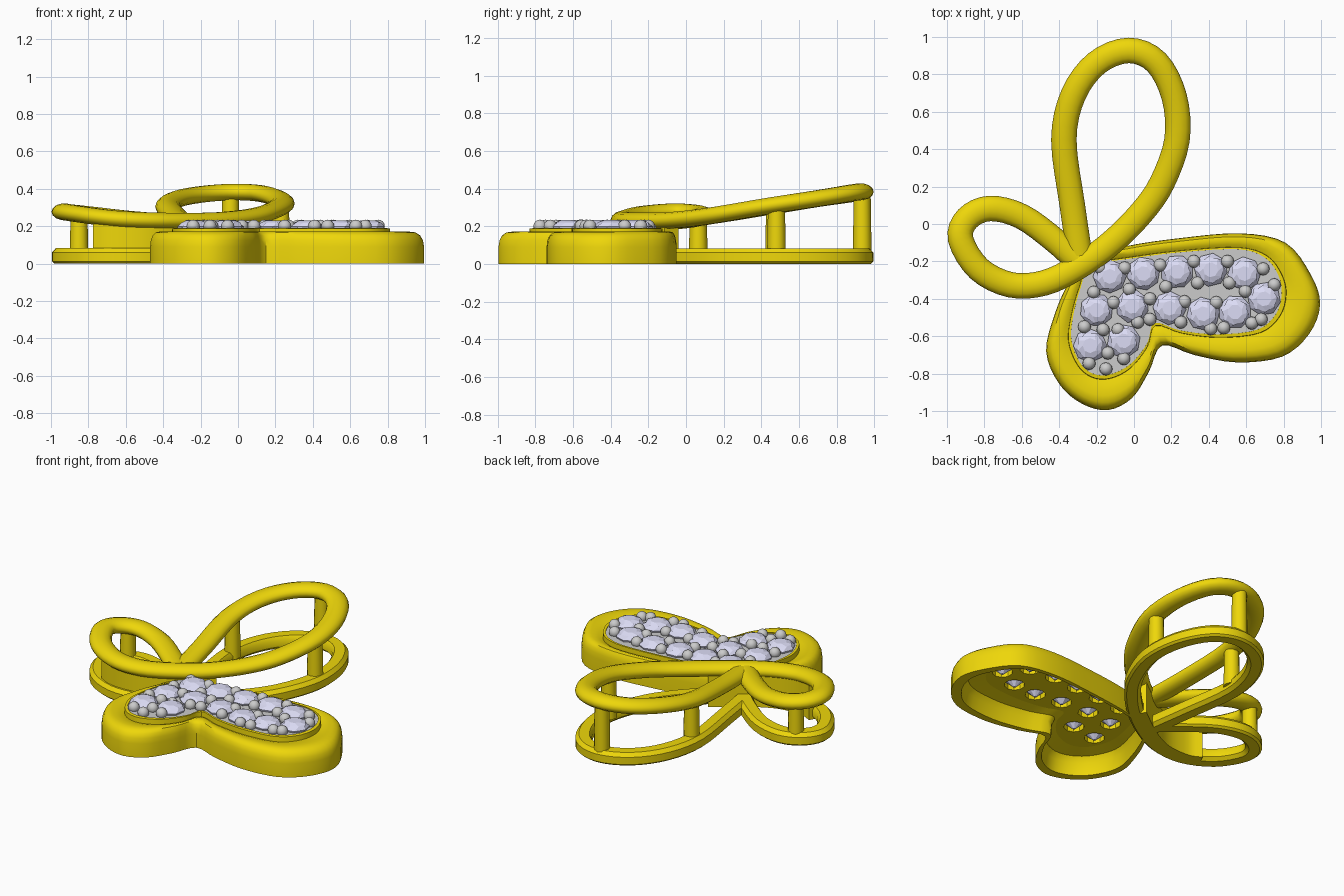
import bpy, bmesh
from math import sin, cos, pi, radians
from mathutils import Vector

if "Cube" in bpy.data.objects:
    bpy.data.objects.remove(bpy.data.objects["Cube"])


def material(name, col):
    m = bpy.data.materials.new(name)
    m.diffuse_color = col
    m.use_nodes = True
    m.node_tree.nodes["Principled BSDF"].inputs["Base Color"].default_value = m.diffuse_color
    return m


gold = material("gold", (0.86, 0.68, 0.003, 1))
stone = material("stone", (0.72, 0.72, 0.92, 1))


def finish(bm, name, mat=None, smooth=True):
    bmesh.ops.recalc_face_normals(bm, faces=bm.faces[:])
    me = bpy.data.meshes.new(name)
    bm.to_mesh(me)
    bm.free()
    ob = bpy.data.objects.new(name, me)
    bpy.context.collection.objects.link(ob)
    if mat:
        me.materials.append(mat)
    if smooth:
        bpy.ops.object.select_all(action='DESELECT')
        ob.select_set(True)
        bpy.context.view_layer.objects.active = ob
        bpy.ops.object.shade_smooth_by_angle(angle=radians(40))
    return ob


def spline(pts, closed, n):
    """Catmull-Rom curve through the points."""
    P = [Vector(p) for p in pts]
    N = len(P)
    get = (lambda i: P[i % N]) if closed else (lambda i: P[max(0, min(N - 1, i))])
    out = []
    for i in range(N if closed else N - 1):
        a, b, c, d = get(i - 1), get(i), get(i + 1), get(i + 2)
        for k in range(n):
            t = k / n
            out.append(0.5 * (2 * b + (c - a) * t + (2 * a - 5 * b + 4 * c - d) * t * t
                              + (3 * b - a - 3 * c + d) * t ** 3))
    if not closed:
        out.append(P[-1])
    return out


def bridge(bm, rings, closed):
    m = len(rings[0])
    for i in range(len(rings) if closed else len(rings) - 1):
        r, s = rings[i], rings[(i + 1) % len(rings)]
        for j in range(m):
            k = (j + 1) % m
            bm.faces.new((r[j], r[k], s[k], s[j]))
    if not closed:
        bm.faces.new(rings[0])
        bm.faces.new(rings[-1])


def sweep(name, path, section):
    """Sweep a section (side, up) along a path, keeping it upright."""
    bm = bmesh.new()
    rings = []
    for i, p in enumerate(path):
        d = path[min(i + 1, len(path) - 1)] - path[max(i - 1, 0)]
        side = Vector((d.y, -d.x, 0)).normalized()
        rings.append([bm.verts.new(p + side * u + Vector((0, 0, v))) for u, v in section])
    bridge(bm, rings, False)
    return finish(bm, name, gold)


def oval(a, b, n=14):
    return [(a * cos(2 * pi * i / n), b * sin(2 * pi * i / n)) for i in range(n)]


# Open wire wing: raised rail over a slimmer base rail on its outer side
wire = [(-.29, -.17, .22), (-.33, .1, .25), (-.375, .45, .305), (-.325, .69, .345), (-.2, .86, .37),
        (-.03, .928, .383), (.12, .865, .375), (.215, .68, .345), (.23, .45, .31), (.15, .22, .27),
        (.04, .06, .245), (-.12, -.1, .23), (-.3, -.23, .228), (-.48, -.315, .23), (-.66, -.325, .24),
        (-.83, -.24, .262), (-.927, -.08, .277), (-.89, .03, .272), (-.77, .083, .26),
        (-.6, .04, .24), (-.42, -.09, .225), (-.3, -.2, .22)]
sweep("wire_wing_rail", spline(wire, False, 4), oval(.068, .045))
base = [(x, y, .0) for x, y, z in wire]
sweep("wire_wing_base", spline(base, False, 4),
      [(-.052, 0), (.012, 0), (.034, .02), (.034, .06), (.018, .083), (-.045, .083), (-.066, .06), (-.066, .012)])

# Solid wall joining the two rails by the body
wall = [(-.76, -.285, 0), (-.66, -.325, 0), (-.48, -.315, 0), (-.3, -.23, 0), (-.1, -.085, 0)]
sweep("wire_wing_wall", spline(wall, False, 4), [(-.055, 0), (.035, 0), (.035, .225), (-.055, .225)])

# Support posts
for i, (x, y, h) in enumerate([(-.04, .935, .37), (-.37, .47, .3), (.228, .48, .3), (-.85, .065, .26)]):
    bm = bmesh.new()
    bmesh.ops.create_cone(bm, cap_ends=True, segments=12, radius1=.05, radius2=.045, depth=h - .04)
    bmesh.ops.translate(bm, verts=bm.verts, vec=(x, y, .04 + (h - .04) / 2))
    finish(bm, f"post_{i}", gold)

# Solid wing: outer outline and setting outline, matched point for point
outer = [(-.29, -.19), (-.05, -.12), (.25, -.075), (.57, -.05), (.81, -.10), (.945, -.27), (.995, -.43),
         (.935, -.59), (.79, -.71), (.55, -.74), (.32, -.70), (.15, -.65), (.08, -.79), (-.01, -.93),
         (-.14, -.995), (-.28, -.96), (-.40, -.855), (-.47, -.68), (-.42, -.47), (-.35, -.31)]
inner = [(-.23, -.225), (-.02, -.185), (.26, -.15), (.56, -.135), (.70, -.18), (.77, -.27), (.79, -.37),
         (.76, -.48), (.66, -.565), (.45, -.59), (.25, -.57), (.11, -.53), (.07, -.64), (-.02, -.75),
         (-.13, -.805), (-.22, -.80), (-.29, -.74), (-.335, -.62), (-.325, -.49), (-.285, -.34)]
O = spline([(x, y, 0) for x, y in outer], True, 4)
I = spline([(x, y, 0) for x, y in inner], True, 4)
profile = [(0, 0), (.0, .09), (.03, .125), (.1, .15), (.22, .167), (.42, .172), (.7, .165), (.88, .155),
           (.89, .188), (1.0, .19), (1.02, .13), (.5, .115), (.36, .08), (.3, 0)]
bm = bmesh.new()
rings = [[bm.verts.new(o.lerp(q, t) + Vector((0, 0, z))) for t, z in profile] for o, q in zip(O, I)]
bridge(bm, rings, True)
finish(bm, "solid_wing_frame", gold)


def plate(name, z0, z1, mat):
    bm = bmesh.new()
    lo = [bm.verts.new((p.x, p.y, z0)) for p in I]
    hi = [bm.verts.new((p.x, p.y, z1)) for p in I]
    bridge(bm, [lo, hi], False)
    return finish(bm, name, mat, False)


top = plate("setting_plate", .166, .186, None)
back = plate("setting_back", .13, .165, gold)

# Faceted stones: pavilion, girdle, crown and table
gems = [(-.13, -.28), (.05, -.265), (.23, -.255), (.41, -.245), (.59, -.265), (-.2, -.46), (-.01, -.44),
        (.19, -.45), (.37, -.48), (.54, -.47), (.695, -.4), (-.235, -.65), (-.055, -.625)]
bm, cut = bmesh.new(), bmesh.new()
for k, (x, y) in enumerate(gems):
    rings = []
    for r, z, off in [(.008, .115, 0), (.086, .187, 0), (.09, .198, 0), (.07, .22, .5), (.04, .232, 0)]:
        rings.append([bm.verts.new((x + r * cos((j + off) * pi / 4 + k), y + r * sin((j + off) * pi / 4 + k), z))
                      for j in range(8)])
    bridge(bm, rings, False)
    c = bmesh.ops.create_cone(cut, cap_ends=True, segments=10, radius1=.062, radius2=.062, depth=.2)
    bmesh.ops.translate(cut, verts=c["verts"], vec=(x, y, .16))
finish(bm, "stones", stone, False)

# Holes through the setting under each stone
cutter = finish(cut, "hole_cutter", None, False)
cutter.hide_render = True
cutter.hide_viewport = True
for ob in (top, back):
    m = ob.modifiers.new("holes", 'BOOLEAN')
    m.operation = 'DIFFERENCE'
    m.solver = 'EXACT'
    m.object = cutter

# Small beads that grip the stones
beads = [(-.18, -.235), (-.05, -.235), (.14, -.22), (.32, -.2), (.5, -.2), (.69, -.24), (.75, -.325), (.68, -.51),
         (.63, -.53), (.48, -.555), (.41, -.56), (.25, -.525), (.085, -.51), (.02, -.525), (-.085, -.565),
         (-.165, -.565), (-.265, -.55), (-.215, -.365), (-.11, -.42), (-.025, -.35), (.085, -.4), (.17, -.335),
         (.27, -.415), (.34, -.315), (.44, -.42), (.51, -.315), (.595, -.36), (-.14, -.69), (-.055, -.72),
         (-.24, -.745), (-.15, -.775)]
bm = bmesh.new()
for x, y in beads:
    s = bmesh.ops.create_uvsphere(bm, u_segments=12, v_segments=8, radius=.035)
    bmesh.ops.translate(bm, verts=s["verts"], vec=(x, y, .2))
finish(bm, "beads", None)
